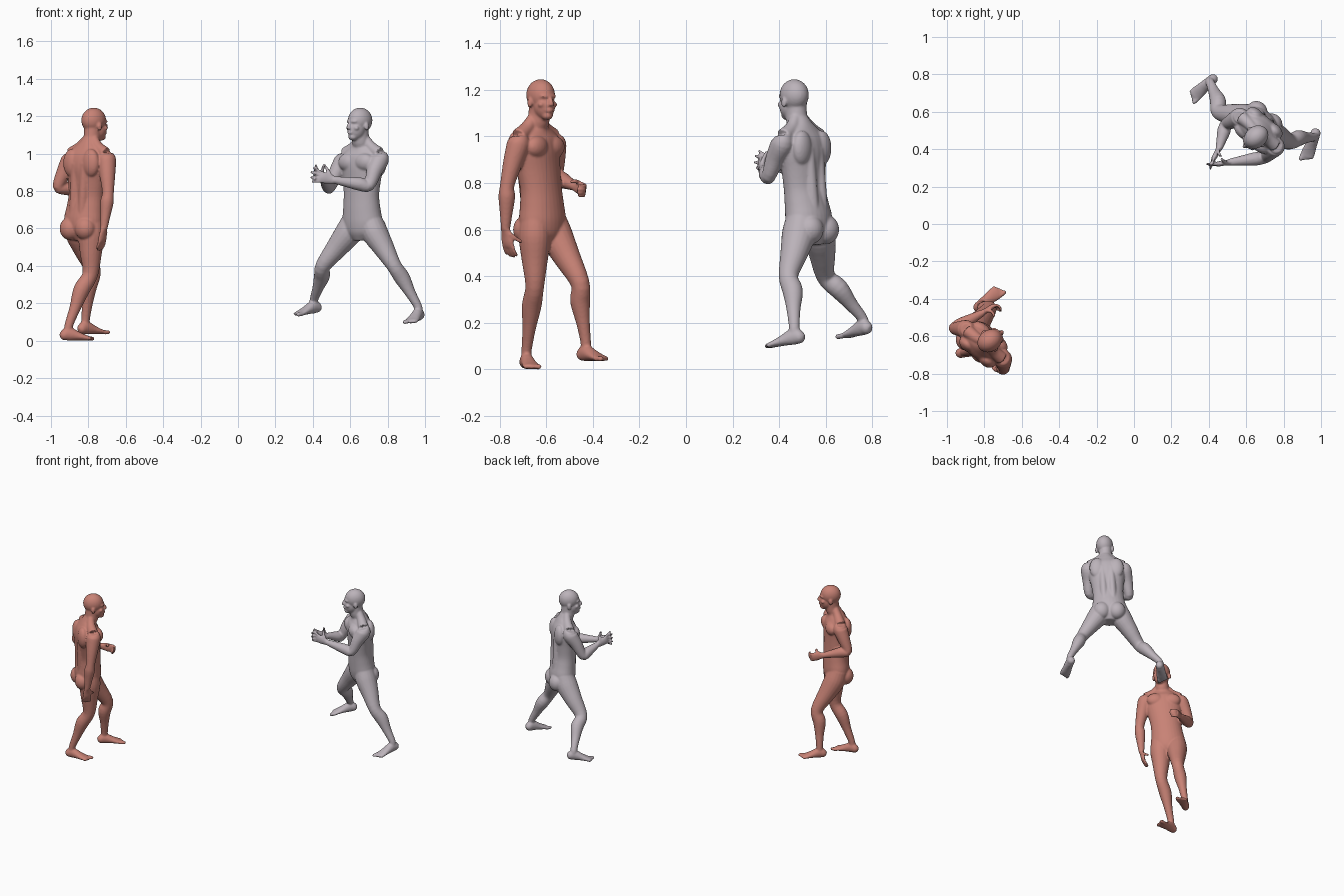
import bpy, bmesh
from math import sin, cos, pi
from mathutils import Vector as V, Matrix

cube = bpy.data.objects.get("Cube")
if cube:
    bpy.data.objects.remove(cube, do_unlink=True)
UP = V((0, 0, 1))


def material(name, rgb):
    m = bpy.data.materials.new(name)
    m.use_nodes = True
    m.diffuse_color = (*rgb, 1)
    bsdf = m.node_tree.nodes["Principled BSDF"]
    bsdf.inputs["Base Color"].default_value = (*rgb, 1)
    bsdf.inputs["Roughness"].default_value = 0.6
    return m


def catmull(a, b, c, d, t):
    return 0.5 * (2 * b + (c - a) * t + (2 * a - 5 * b + 4 * c - d) * t * t
                  + (3 * b - a - 3 * c + d) * t ** 3)


def loft(bm, sections, side, sides=20, steps=4):
    """Smooth closed tube through (centre, half width along side, half depth)."""
    keys = [V((*p, w, h)) for p, w, h in sections]
    pts = []
    for i in range(len(keys) - 1):
        quad = [keys[max(i - 1, 0)], keys[i], keys[i + 1], keys[min(i + 2, len(keys) - 1)]]
        pts += [catmull(*quad, s / steps) for s in range(steps)]
    pts.append(keys[-1])
    rings = []
    for i, p in enumerate(pts):
        tangent = (pts[min(i + 1, len(pts) - 1)] - pts[max(i - 1, 0)]).to_3d().normalized()
        u = (side - tangent * side.dot(tangent)).normalized()
        v = tangent.cross(u)
        rings.append([bm.verts.new(p.to_3d() + u * (cos(2 * pi * k / sides) * p[3])
                                   + v * (sin(2 * pi * k / sides) * p[4]))
                      for k in range(sides)])
    for a, b in zip(rings, rings[1:]):
        for k in range(sides):
            n = (k + 1) % sides
            bm.faces.new((a[k], a[n], b[n], b[k]))
    bm.faces.new(rings[0][::-1])
    bm.faces.new(rings[-1])


def ball(bm, centre, radii, axes):
    m = Matrix([a * r for a, r in zip(axes, radii)]).transposed().to_4x4()
    m.translation = centre
    bmesh.ops.create_uvsphere(bm, u_segments=24, v_segments=16, radius=1, matrix=m)


def make_torso(bm, pelvis, chest, neck, left, fwd):
    def at(l, f, z):
        a, b, t = (pelvis, chest, (z - .62) / .33) if z < .95 else (chest, neck, (z - .95) / .13)
        c = V(a).lerp(V(b), max(0, min(1, t)))
        return V((c.x, c.y, z)) + left * l + fwd * f
    rings = [(.535, .05, .05, 0), (.58, .10, .078, 0), (.64, .117, .088, 0),
             (.71, .109, .083, .005), (.78, .105, .077, .008), (.86, .114, .08, .004),
             (.93, .127, .085, 0), (.985, .127, .078, -.006), (1.022, .095, .06, -.01),
             (1.05, .055, .05, -.008), (1.08, .045, .048, 0), (1.14, .044, .047, .004)]
    loft(bm, [(at(0, f, z), w, d) for z, w, d, f in rings], left, 32)
    axes = (left, fwd, UP)
    for s in (-1, 1):
        ball(bm, at(.056 * s, .052, .955), (.06, .038, .048), axes)      # pectoral
        ball(bm, at(.052 * s, -.05, .60), (.058, .055, .062), axes)      # buttock
        ball(bm, at(.065 * s, -.052, .95), (.052, .036, .075), axes)     # shoulder blade
        loft(bm, [(at(.03 * s, -.045, .68), .028, .035),                 # back muscle
                  (at(.03 * s, -.047, .80), .028, .035),
                  (at(.03 * s, -.05, .95), .03, .035)], left)
        loft(bm, [(at(.02 * s, -.012, 1.075), .026, .03),                # neck to shoulder
                  (at(.06 * s, -.012, 1.035), .03, .03),
                  (at(.115 * s, -.006, 1.0), .036, .036)], fwd)
    return at


def make_head(bm, centre, fwd):
    left = UP.cross(fwd)
    axes = (left, fwd, UP)

    def at(l, f, z):
        return V((*centre, z)) + left * l + fwd * f
    ball(bm, at(0, -.008, 1.178), (.058, .07, .068), axes)       # skull
    ball(bm, at(0, .018, 1.13), (.046, .05, .058), axes)         # face
    ball(bm, at(0, .04, 1.09), (.026, .026, .02), axes)          # chin
    ball(bm, at(0, .05, 1.172), (.04, .017, .012), axes)         # brow
    ball(bm, at(0, .063, 1.112), (.018, .01, .01), axes)         # mouth
    loft(bm, [(at(0, .058, 1.168), .007, .009), (at(0, .07, 1.148), .01, .012),
              (at(0, .072, 1.132), .014, .01)], left)            # nose
    for s in (-1, 1):
        ball(bm, at(.058 * s, -.008, 1.145), (.008, .014, .022), axes)   # ear
        ball(bm, at(.032 * s, .044, 1.137), (.016, .014, .013), axes)    # cheek


def make_leg(bm, hip, knee, ankle, toe_dir, sole):
    knee, ankle, d = V(knee), V(ankle), V(toe_dir).normalized()
    side = UP.cross(d).normalized()
    chain = [(hip + UP * .03, .062), (hip.lerp(knee, .18), .07), (hip.lerp(knee, .55), .057),
             (knee, .04), (knee.lerp(ankle, .3) - d * .012, .042),
             (knee.lerp(ankle, .65) - d * .006, .029), (ankle, .022),
             (ankle - UP * .04, .024)]
    loft(bm, [(p, r, r * 1.05) for p, r in chain], side)
    # foot from heel to toes
    base = V((ankle.x, ankle.y, sole))
    foot = [(-.046, .022, .012, .014), (-.032, .027, .025, .026), (0, .036, .028, .036),
            (.05, .025, .032, .024), (.088, .016, .037, .016), (.115, .012, .036, .011)]
    loft(bm, [(base + d * a + UP * z, w, h) for a, z, w, h in foot], side)
    inner = 1 if (hip - base).dot(side) > 0 else -1
    for i in range(5):
        o = side * inner * (.026 - .0135 * i)
        r = .0115 if i == 0 else .0085
        p = base + o + UP * .011
        loft(bm, [(p + d * .1, r, r), (p + d * (.135 - .006 * i), r, r),
                  (p + d * (.145 - .007 * i), r * .5, r * .5)], side, 10)


def make_hand(bm, wrist, tip, side, palm_sign, curl, spread):
    d = (tip - wrist).normalized()
    s = (side - d * side.dot(d)).normalized()
    n = d.cross(s) * palm_sign
    loft(bm, [(wrist - d * .01, .02, .017), (wrist + d * .025, .027, .014),
              (wrist + d * .055, .031, .014), (wrist + d * .075, .029, .011)], s)

    def finger(start, direction, length, r):
        pts, p, ang = [], start, curl * .5
        for k in range(4):
            pts.append((p, r * (1 - .08 * k), r * (1 - .08 * k)))
            p = p + (direction * cos(ang) + n * sin(ang)) * length / 3
            ang += curl
        loft(bm, pts, s, 10)
    for i, length in enumerate((.056, .063, .058, .046)):
        o = .023 - .0153 * i
        finger(wrist + d * .068 + s * o, (d + s * o * spread * 14).normalized(), length, .0085)
    finger(wrist + d * .02 + s * .02, (d * .75 + s * (.4 + spread * .5) + n * .3).normalized(),
           .06, .0105)


def make_arm(bm, shoulder, elbow, wrist, tip, side, palm_sign, curl, spread):
    elbow, wrist, tip = V(elbow), V(wrist), V(tip)
    chain = [(shoulder + UP * .018, .034), (shoulder - UP * .015, .049),
             (shoulder.lerp(elbow, .5), .042), (elbow, .031),
             (elbow.lerp(wrist, .25), .036), (elbow.lerp(wrist, .65), .027), (wrist, .019)]
    loft(bm, [(p, r, r) for p, r in chain], (elbow - wrist).cross(shoulder - elbow).normalized())
    make_hand(bm, wrist, tip, side, palm_sign, curl, spread)


def make_figure(name, mat, fwd, pelvis, chest, neck, head, head_dir, legs, arms):
    bm = bmesh.new()
    fwd = V(fwd).normalized()
    left = UP.cross(fwd)
    at = make_torso(bm, pelvis, chest, neck, left, fwd)
    make_head(bm, head, V(head_dir).normalized())
    for s, leg, arm in zip((1, -1), legs, arms):
        make_leg(bm, at(.055 * s, 0, .62), *leg)
        elbow, wrist, tip, side, curl, spread = arm
        make_arm(bm, at(.125 * s, 0, .985), elbow, wrist, tip, V(side), s, curl, spread)
    bmesh.ops.recalc_face_normals(bm, faces=bm.faces)
    mesh = bpy.data.meshes.new(name)
    bm.to_mesh(mesh)
    bm.free()
    mesh.materials.append(mat)
    obj = bpy.data.objects.new(name, mesh)
    bpy.context.collection.objects.link(obj)
    # fuse the parts into one smooth skin
    fuse = obj.modifiers.new("fuse", 'REMESH')
    fuse.mode = 'VOXEL'
    fuse.voxel_size = .0055
    fuse.use_smooth_shade = True
    soft = obj.modifiers.new("soften", 'SMOOTH')
    soft.factor = .5
    soft.iterations = 4


# each leg: knee, ankle, toe direction, sole height; left side first
# each arm: elbow, wrist, fingertip, thumb side, finger curl, finger spread
make_figure(
    "red_walking_figure", material("clay_red", (.58, .225, .18)), (.63, .78, 0),
    (-.825, -.615), (-.805, -.645), (-.78, -.632), (-.765, -.62), (.82, .57, 0),
    legs=[((-.775, -.455, .37), (-.815, -.43, .11), (.75, .6, 0), .034),
          ((-.79, -.65, .355), (-.905, -.685, .08), (.97, .2, 0), 0)],
    arms=[((-.96, -.557, .825), (-.81, -.475, .785), (-.73, -.425, .765), (0, 0, 1), .8, 0),
          ((-.695, -.768, .79), (-.717, -.775, .60), (-.735, -.755, .48), (.63, .78, 0), .2, .2)])

make_figure(
    "grey_lunging_figure", material("pale_mauve_grey", (.50, .45, .49)), (-.64, -.77, 0),
    (.665, .53), (.665, .50), (.655, .475), (.647, .46), (-.78, -.62, 0),
    legs=[((.835, .44, .40), (.963, .465, .18), (-.35, -.93, -.12), .105),
          ((.455, .60, .40), (.405, .76, .215), (-.75, -.66, -.12), .145)],
    arms=[((.70, .355, .83), (.51, .33, .86), (.38, .31, .89), (0, 0, 1), .12, 1),
          ((.49, .53, .82), (.455, .405, .865), (.405, .31, .90), (0, 0, 1), .12, 1)])
